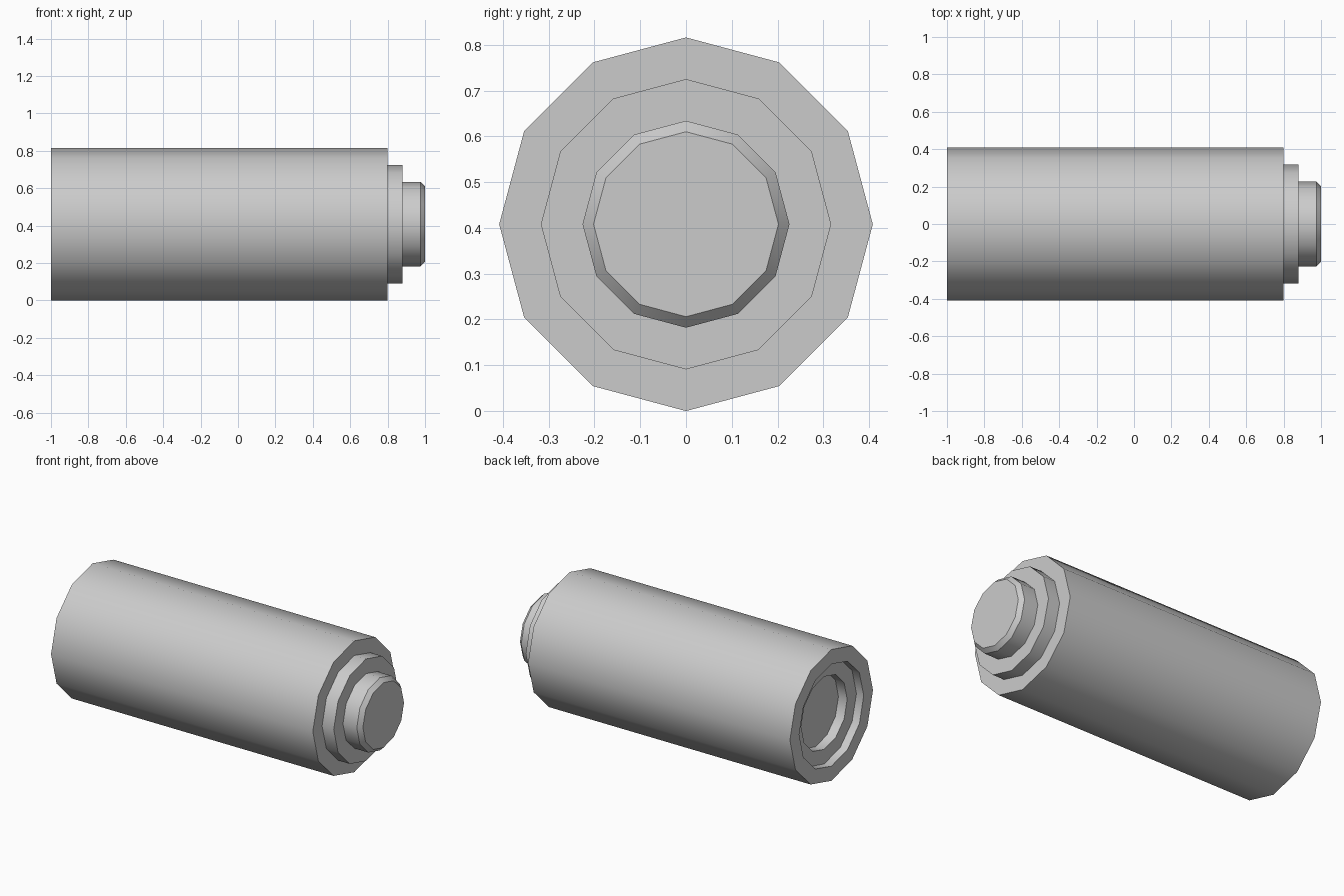
import bpy, bmesh, math

if "Cube" in bpy.data.objects:
    bpy.data.objects.remove(bpy.data.objects["Cube"])

SIDES = 12
R = 0.408          # casing radius, also the axis height


def lathe_x(name, profile):
    """Revolve (x, radius) points around the long axis and cap both ends."""
    bm = bmesh.new()
    rings = []
    for x, r in profile:
        rings.append([bm.verts.new((x,
                                    r * math.cos(math.tau * i / SIDES),
                                    R + r * math.sin(math.tau * i / SIDES)))
                      for i in range(SIDES)])
    for a, b in zip(rings, rings[1:]):
        for i in range(SIDES):
            j = (i + 1) % SIDES
            bm.faces.new((a[i], a[j], b[j], b[i]))
    bm.faces.new(rings[0])
    bm.faces.new(rings[-1])
    bmesh.ops.recalc_face_normals(bm, faces=bm.faces)
    mesh = bpy.data.meshes.new(name)
    bm.to_mesh(mesh)
    bm.free()
    obj = bpy.data.objects.new(name, mesh)
    bpy.context.collection.objects.link(obj)
    bpy.context.view_layer.objects.active = obj
    obj.select_set(True)
    bpy.ops.object.shade_smooth_by_angle(angle=math.radians(35))
    obj.select_set(False)
    return obj


STEP, NUB = 0.317, 0.226

# stepped socket at the back, long casing, stepped and bevelled plug in front
lathe_x("cylinder_cell", [
    (-0.89, NUB), (-0.95, NUB),          # inner socket
    (-0.95, STEP), (-1.0, STEP),         # outer socket
    (-1.0, R), (0.8, R),                 # casing
    (0.8, STEP), (0.88, STEP),           # collar
    (0.88, NUB), (0.975, NUB),           # plug
    (1.0, 0.202),                        # plug bevel
])
